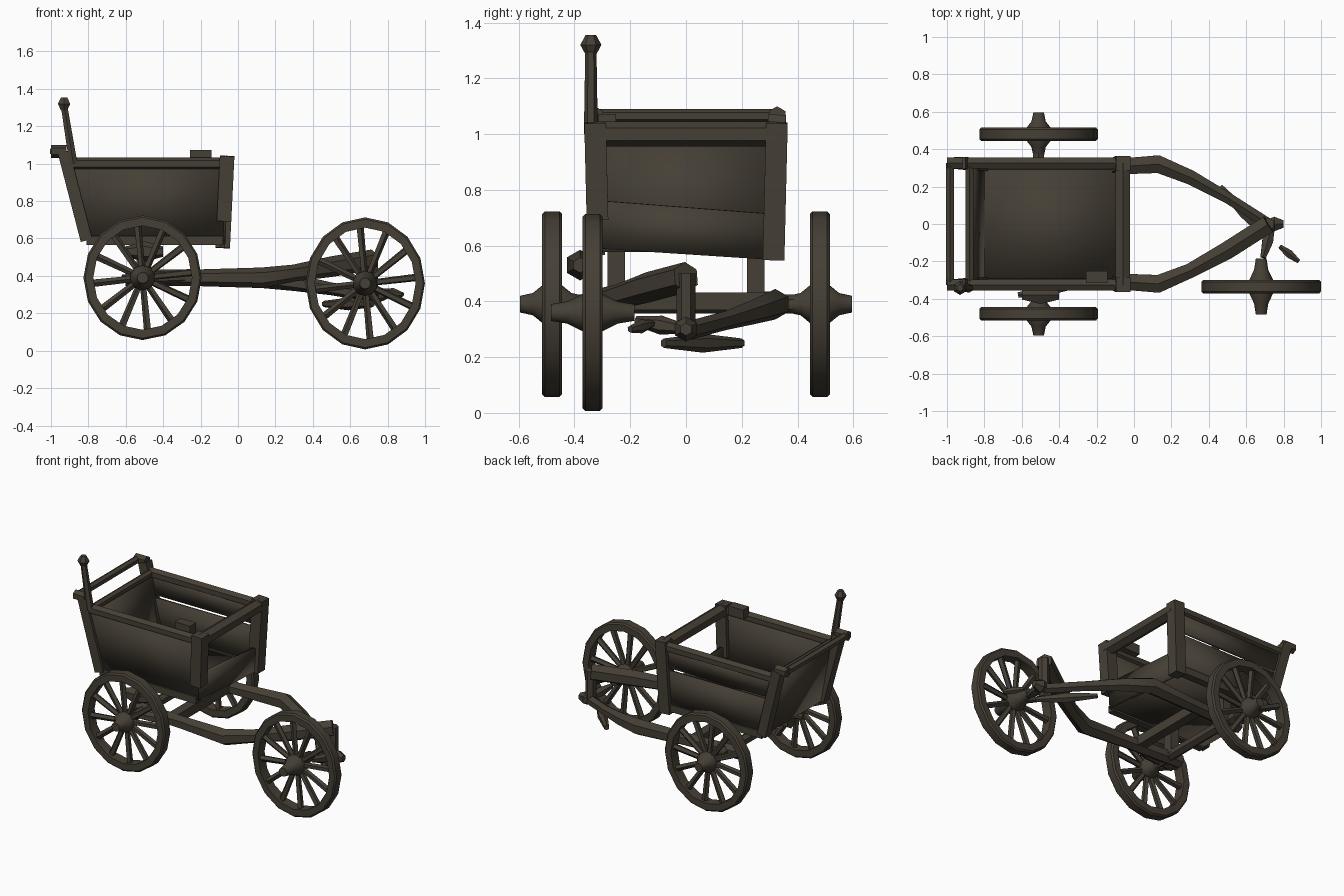
import bpy, bmesh, math
from mathutils import Vector

cube = bpy.data.objects.get("Cube")
if cube:
    bpy.data.objects.remove(cube, do_unlink=True)

wood = bpy.data.materials.new("dark brown wood")
wood.use_nodes = True
color = (0.06, 0.05, 0.036, 1)
wood.diffuse_color = color
shader = wood.node_tree.nodes["Principled BSDF"]
shader.inputs["Base Color"].default_value = color
shader.inputs["Roughness"].default_value = 0.9

# Shared levels and part sizes
FLOOR_Z, RIM_Z, AXLE_Z, AXLE_X = 0.59, 1.0, 0.39, -0.51
THIN, MEDIUM, THICK, STOUT = 0.025, 0.034, 0.045, 0.055
SIDES = {"left": 1, "right": -1}


def bed(along, across, up):
    """Point in the sloped cart bed: tail to front, right to left, floor to rim."""
    tail = -0.81 - 0.07 * up
    front = -0.08 + 0.02 * up
    return Vector((tail + (front - tail) * along,
                   across * (0.315 + 0.01 * up),
                   FLOOR_Z + (RIM_Z - FLOOR_Z) * up))


def finish(name, bm):
    bmesh.ops.recalc_face_normals(bm, faces=bm.faces[:])
    mesh = bpy.data.meshes.new(name)
    bm.to_mesh(mesh)
    bm.free()
    mesh.materials.append(wood)
    mesh.shade_smooth()
    mesh.set_sharp_from_angle(angle=math.radians(40))
    obj = bpy.data.objects.new(name, mesh)
    bpy.context.scene.collection.objects.link(obj)
    return obj


def bridge(bm, ring, following):
    """Join two rings of vertices with quads."""
    for k, vert in enumerate(ring):
        bm.faces.new((vert, ring[k - 1], following[k - 1], following[k]))


def add_tube(bm, points, radii, sides):
    """Sweep a polygon along a path."""
    points = [Vector(p) for p in points]
    last = len(points) - 1
    rings = []
    for i, (point, radius) in enumerate(zip(points, radii)):
        direction = (points[min(i + 1, last)] - points[max(i - 1, 0)]).normalized()
        steep = abs(direction.z) > 0.8
        u = direction.cross(Vector((0, steep, not steep))).normalized()
        v = u.cross(direction)
        angles = [math.tau * (k + 0.5) / sides for k in range(sides)]
        rings.append([bm.verts.new(point + radius * (u * math.cos(a) + v * math.sin(a)))
                      for a in angles])
    for ring, following in zip(rings, rings[1:]):
        bridge(bm, ring, following)
    bm.faces.new(rings[0])
    bm.faces.new(rings[-1])


def tube(name, points, radii, sides=6):
    if isinstance(radii, float):
        radii = [radii] * len(points)
    bm = bmesh.new()
    add_tube(bm, points, radii, sides)
    finish(name, bm)


def spindle(name, start, end, radius):
    """Bar that swells in the middle and narrows at both ends."""
    start, end = Vector(start), Vector(end)
    tube(name, [start, (start + end) / 2, end], [radius / 2, radius, radius / 2])


def board(name, *corners):
    bm = bmesh.new()
    bm.faces.new([bm.verts.new(corner) for corner in corners])
    solid = finish(name, bm).modifiers.new("thickness", "SOLIDIFY")
    solid.thickness = THIN
    solid.offset = 0


def wheel(name, center, radius, squash, reach):
    """Slightly oval rim, twelve spokes and a turned hub around the y axis."""
    center = Vector(center)
    depth, half_width, bevel = 0.055, 0.036, 0.01

    def spot(r, angle, y=0):
        return center + Vector((squash * r * math.cos(angle), y, r * math.sin(angle)))

    # Rim with bevelled outer edges
    bm = bmesh.new()
    inner, outer, crown = radius - depth, radius - bevel, half_width - bevel
    section = [(inner, -half_width), (outer, -half_width), (radius, -crown),
               (radius, crown), (outer, half_width), (inner, half_width)]
    count = 16
    rings = [[bm.verts.new(spot(r, math.tau * i / count, y)) for r, y in section]
             for i in range(count)]
    for i, ring in enumerate(rings):
        bridge(bm, rings[i - 1], ring)
    finish(name + "_rim", bm)

    # Spokes
    bm = bmesh.new()
    count = 12
    for i in range(count):
        angle = math.tau * (i + 0.2) / count
        add_tube(bm, [spot(depth, angle), spot(inner + bevel, angle)], [0.018, 0.021], 5)
    finish(name + "_spokes", bm)

    # Hub, the same on both faces
    half_hub = [(reach, 0.03), (reach * 0.6, 0.04), (half_width, 0.067)]
    hub = [(-y, r) for y, r in half_hub] + half_hub[::-1]
    tube(name + "_hub", [center + Vector((0, y, 0)) for y, r in hub], [r for y, r in hub], 10)


# Wheels: a pair at the back, one at the front right
for word, side in SIDES.items():
    wheel("rear_wheel_" + word, (AXLE_X, side * 0.48, AXLE_Z), 0.333, 0.95, 0.115)
wheel("front_wheel", (0.68, -0.335, 0.36), 0.353, 0.905, 0.15)

# Floor, tail board and low front board
board("floor", bed(0, -1, 0), bed(1, -1, 0), bed(1, 1, 0), bed(0, 1, 0))
board("tail_board", bed(0, -1, 0), bed(0, 1, 0), bed(0, 1, 1), bed(0, -1, 1))
board("front_board", bed(1, -1, 0), bed(1, 1, -0.1), bed(1, 1, 0.3), bed(1, -1, 0.42))


def side_board(name, side, low, high):
    board(name, bed(0, side, low), bed(1, side, low), bed(1, side, high), bed(0, side, high))


# Side boards: one on the right, two planks with a slit on the left
side_board("side_board_right", -1, 0, 1)
side_board("side_plank_left_low", 1, 0, 0.6)
side_board("side_plank_left_high", 1, 0.66, 1)

for word, side in SIDES.items():
    # Bed frame
    foot = 0.25 if side < 0 else -0.1
    tube("top_rail_" + word, [bed(-0.05, side, 1), bed(1, side, 1)], MEDIUM)
    tube("bottom_rail_" + word, [bed(0, side, 0), bed(1, side, 0)], MEDIUM, 4)
    tube("rear_post_" + word, [bed(-0.05, side, 1.15), bed(0, side, 0)], THICK, 4)
    tube("front_post_" + word, [bed(1, side, 1.1), bed(1, side, foot)], STOUT, 4)
    tube("rail_end_" + word, [bed(-0.13, side, 1.16), bed(-0.03, side, 1.16)], MEDIUM)

    # Shafts running under the bed and bending in towards the tip, one high, one low
    path = [(-0.6, 0.28), (-0.2, 0.3), (0.13, 0.32), (0.3, 0.25), (0.5, 0.14), (0.72, 0)]
    end_radius = MEDIUM if side > 0 else STOUT
    tube("shaft_" + word,
         [(x, side * y, AXLE_Z - side * 0.17 * max(x - 0.15, 0)) for x, y in path],
         [THICK, THICK, STOUT, THICK, end_radius, end_radius])

    # Supports between axle and bed
    tube("bed_support_" + word,
         [(AXLE_X, side * 0.25, AXLE_Z), (AXLE_X, side * 0.25, FLOOR_Z)], THICK, 4)

# Cross rails
tube("rear_top_rail", [bed(-0.11, -1, 1.16), bed(-0.11, 1, 1.16)], THIN)
tube("tail_board_rail", [bed(0, -1, 1), bed(0, 1, 1)], THIN)
tube("front_top_rail", [bed(1, -1, 1), bed(1, 1, 1)], THICK)
tube("rail_block", [bed(0.76, -0.87, 1.1), bed(0.9, -0.87, 1.1)], THICK, 4)

# Upright lever with knob
lever_foot = bed(0, -1.05, 1)
lever_top = lever_foot + Vector((-0.05, 0, 0.31))
tube("lever", [lever_foot, lever_top], [THIN, 0.02])
spindle("lever_knob", lever_top - Vector((0, 0, THIN)), lever_top + Vector((0, 0, 0.045)), 0.038)

# Undercarriage
tube("axle", [(AXLE_X, -0.46, AXLE_Z), (AXLE_X, 0.46, AXLE_Z)], MEDIUM)
tube("cross_beam", [(-0.28, -0.3, 0.4), (-0.28, 0.3, 0.4)], THICK, 4)
spindle("wheel_bracket", (-0.6, -0.38, 0.53), (-0.4, -0.38, 0.53), STOUT)
spindle("brake_bar", (-0.2, -0.3, AXLE_Z), (-0.62, -0.38, AXLE_Z), MEDIUM)

# Coupling pieces at the tip
tube("coupling_post", [(0.72, 0, 0.3), (0.72, 0, 0.5)], MEDIUM)
spindle("coupling_nose", (0.7, 0, 0.3), (0.8, 0, 0.3), THICK)
spindle("coupling_hook", (0.74, 0, 0.3), (0.69, -0.18, 0.33), MEDIUM)
spindle("coupling_bar", (0.46, 0.2, 0.25), (0.72, -0.08, 0.25), MEDIUM)
spindle("coupling_pin", (0.78, -0.12, 0.32), (0.88, -0.2, 0.3), THIN)
